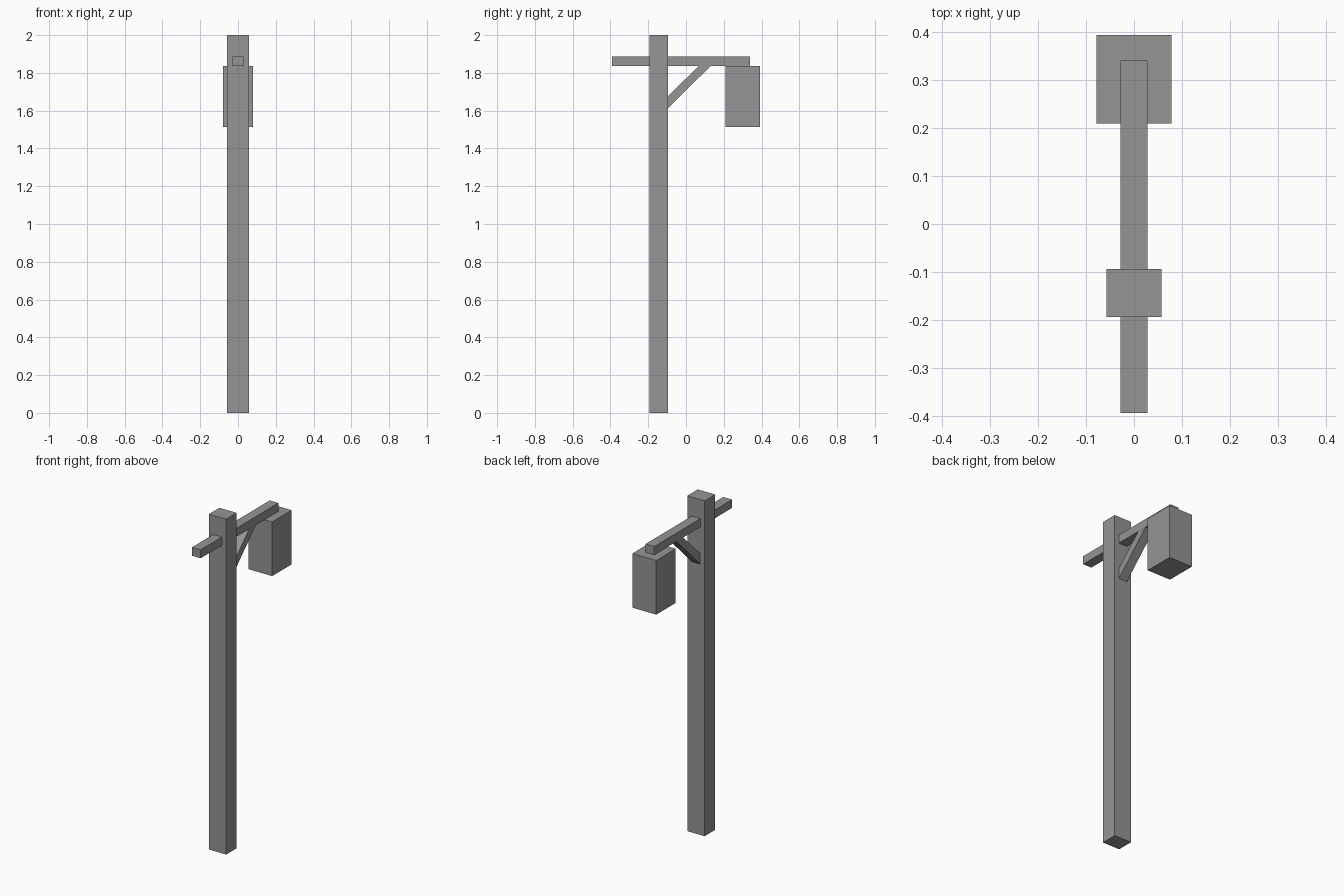
import bpy
import bmesh

cube = bpy.data.objects.get("Cube")
if cube:
    bpy.data.objects.remove(cube, do_unlink=True)

# Single flat grey
grey = bpy.data.materials.new("plain_grey")
grey.use_nodes = True
colour = (0.3, 0.3, 0.3, 1)
grey.diffuse_color = colour
grey.node_tree.nodes["Principled BSDF"].inputs["Base Color"].default_value = colour


def extrude_profile(name, half_width, profile):
    """Extrude a side profile of (y, z) points symmetrically along x."""
    bm = bmesh.new()
    face = bm.faces.new([bm.verts.new((-half_width, y, z)) for y, z in profile])
    result = bmesh.ops.extrude_face_region(bm, geom=[face])
    moved = [v for v in result["geom"] if isinstance(v, bmesh.types.BMVert)]
    bmesh.ops.translate(bm, verts=moved, vec=(2 * half_width, 0, 0))
    bmesh.ops.recalc_face_normals(bm, faces=bm.faces)
    mesh = bpy.data.meshes.new(name)
    bm.to_mesh(mesh)
    bm.free()
    mesh.materials.append(grey)
    obj = bpy.data.objects.new(name, mesh)
    bpy.context.collection.objects.link(obj)
    return obj


def box(name, half_width, y0, y1, z0, z1):
    return extrude_profile(name, half_width, [(y0, z0), (y1, z0), (y1, z1), (y0, z1)])


post_back = -0.094
beam_bottom = 1.836

# Upright post and the crossbeam running through it
box("post", 0.057, -0.193, post_back, 0, 2)
box("crossbeam", 0.0285, -0.393, 0.34, beam_bottom, 1.886)

# Hanging lantern box under the long end of the beam
box("lantern", 0.0785, 0.209, 0.393, 1.513, beam_bottom)

# Diagonal brace, mitred against post and beam
extrude_profile("brace", 0.028, [
    (post_back, 1.615), (0.13, beam_bottom),
    (0.067, beam_bottom), (post_back, 1.678)])
